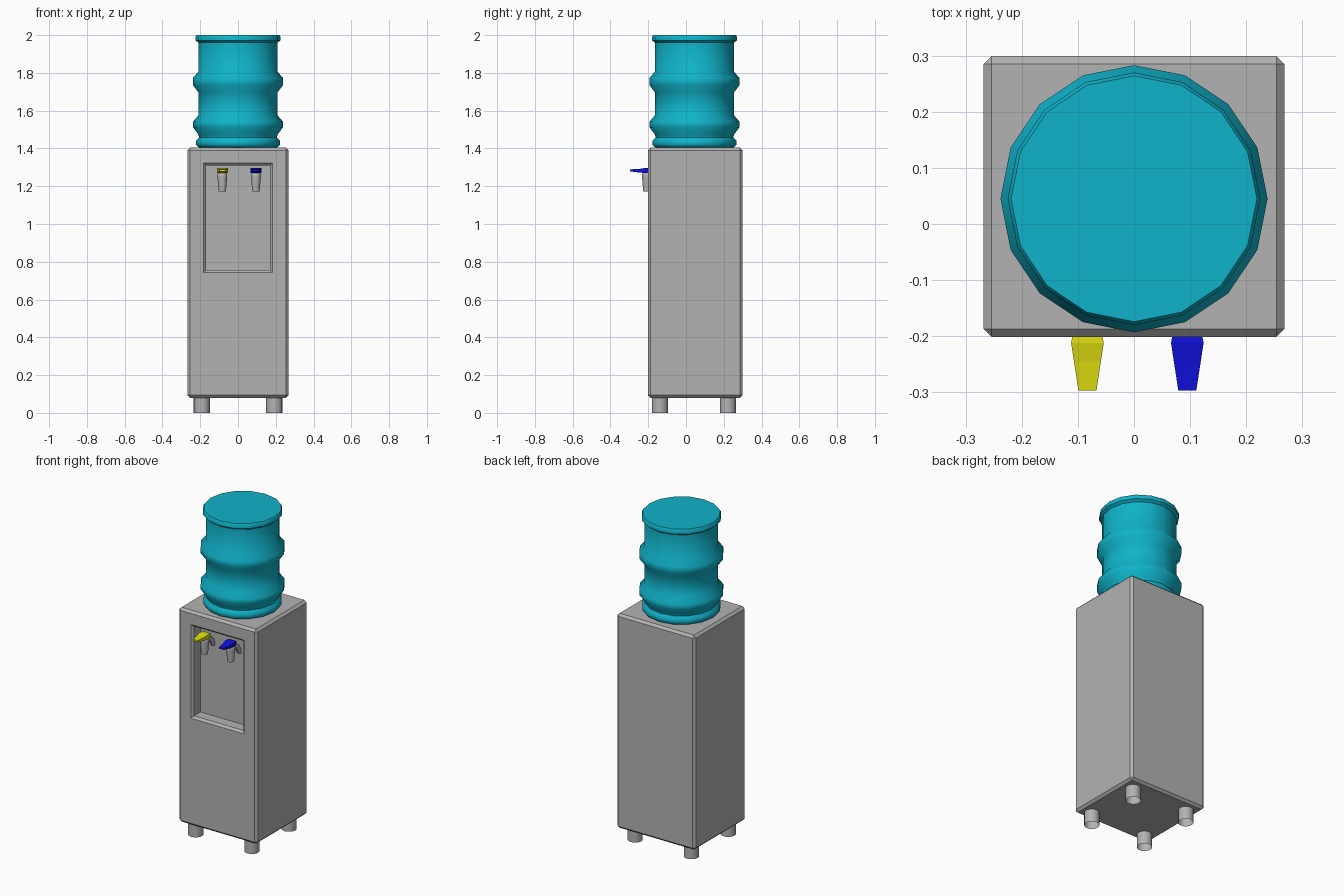
import bpy, bmesh
from math import sin, cos, pi, radians
from mathutils import Vector, Matrix

if "Cube" in bpy.data.objects:
    bpy.data.objects.remove(bpy.data.objects["Cube"])


def material(name, rgb):
    m = bpy.data.materials.new(name)
    m.diffuse_color = (*rgb, 1)
    m.use_nodes = True
    m.node_tree.nodes["Principled BSDF"].inputs["Base Color"].default_value = m.diffuse_color
    return m


GREY = material("grey plastic", (0.45, 0.45, 0.45))
TEAL = material("teal bottle", (0.005, 0.45, 0.59))
YELLOW = material("yellow lever", (0.72, 0.72, 0.005))
BLUE = material("blue lever", (0.005, 0.005, 0.72))


def finish(name, bm, mat, smooth=None):
    bmesh.ops.recalc_face_normals(bm, faces=bm.faces)
    mesh = bpy.data.meshes.new(name)
    bm.to_mesh(mesh)
    bm.free()
    mesh.materials.append(mat)
    ob = bpy.data.objects.new(name, mesh)
    bpy.context.collection.objects.link(ob)
    if smooth:
        bpy.ops.object.select_all(action='DESELECT')
        ob.select_set(True)
        bpy.context.view_layer.objects.active = ob
        bpy.ops.object.shade_smooth_by_angle(angle=radians(smooth))
    return ob


def loft(name, rings, mat, smooth=None, caps=True):
    """Skin a list of equal-length closed rings."""
    bm = bmesh.new()
    vs = [[bm.verts.new(p) for p in ring] for ring in rings]
    n = len(vs[0])
    for a, b in zip(vs, vs[1:]):
        for i in range(n):
            j = (i + 1) % n
            bm.faces.new((a[i], a[j], b[j], b[i]))
    if caps:
        bm.faces.new(vs[0])
        bm.faces.new(vs[-1])
    return finish(name, bm, mat, smooth)


def lathe(name, x, y, profile, sides, mat, smooth=50, caps=True):
    rings = [[(x + r * cos(2 * pi * i / sides), y + r * sin(2 * pi * i / sides), z)
              for i in range(sides)] for r, z in profile]
    return loft(name, rings, mat, smooth, caps)


# Cabinet: chamfered box with a recess in the front
bm = bmesh.new()
bmesh.ops.create_cube(bm, size=1, matrix=Matrix.Translation((0, 0.049, 0.742))
                      @ Matrix.Diagonal((0.536, 0.50, 1.324, 1)))
bmesh.ops.bevel(bm, geom=bm.edges[:], offset=0.014, segments=1, affect='EDGES')
bm.normal_update()
front = max((f for f in bm.faces if f.normal.y < -0.99), key=lambda f: f.calc_area())
# rim, chamfer, then back wall: (half width, bottom, top, y)
for hw, z0, z1, y in ((0.182, 0.743, 1.322, -0.201),
                      (0.169, 0.756, 1.309, -0.188),
                      (0.169, 0.756, 1.309, -0.125)):
    bmesh.ops.inset_individual(bm, faces=[front], thickness=0.005)
    mid = front.calc_center_median()
    for v in front.verts:
        v.co = (hw if v.co.x > mid.x else -hw, y, z1 if v.co.z > mid.z else z0)
finish("cabinet", bm, GREY)

# Feet: open tubes under the corners
for sx, side in ((-1, "left"), (1, "right")):
    for y, end in ((-0.138, "front"), (0.222, "back")):
        lathe(f"{end}_{side}_foot", sx * 0.192, y,
              [(0.043, 0), (0.043, 0.085)], 16, GREY, caps=False)

# Bottle: ribbed sixteen-sided barrel
lathe("bottle", 0, 0.045, [
    (0.19, 1.40), (0.212, 1.408), (0.222, 1.418), (0.222, 1.44), (0.206, 1.458),
    (0.210, 1.474), (0.238, 1.512), (0.238, 1.542), (0.209, 1.576),
    (0.209, 1.696), (0.238, 1.735), (0.238, 1.773), (0.209, 1.807),
    (0.209, 1.960), (0.225, 1.972), (0.225, 1.990), (0.219, 2.0)], 16, TEAL)


# Taps: spout, curved feed pipe and coloured lever
def tap(label, x, mat):
    y = -0.207
    lathe(f"{label}_spout", x, y, [(0.019, 1.172), (0.026, 1.25), (0.026, 1.262),
                                   (0.018, 1.275)], 12, GREY, 40)
    path = [Vector((x, *p)) for p in ((-0.207, 1.235), (-0.180, 1.250), (-0.158, 1.248),
                                      (-0.140, 1.232), (-0.122, 1.195))]
    rings = []
    for i, p in enumerate(path):
        t = (path[min(i + 1, 4)] - path[max(i - 1, 0)]).normalized()
        nrm = Vector((0, -t.z, t.y))
        rings.append([p + 0.014 * (Vector((cos(a), 0, 0)) + sin(a) * nrm)
                      for a in (2 * pi * k / 10 for k in range(10))])
    loft(f"{label}_pipe", rings, GREY, 50)
    # lever stations: (y, half width, bottom, top)
    loft(f"{label}_lever", [
        [(x - w, sy, lo), (x + w, sy, lo), (x + w, sy, hi), (x - w, sy, hi)]
        for sy, w, lo, hi in ((-0.297, 0.016, 1.279, 1.289),
                              (-0.245, 0.024, 1.272, 1.292),
                              (-0.212, 0.029, 1.270, 1.297),
                              (-0.185, 0.024, 1.270, 1.294))], mat)


tap("hot", -0.083, YELLOW)
tap("cold", 0.095, BLUE)
